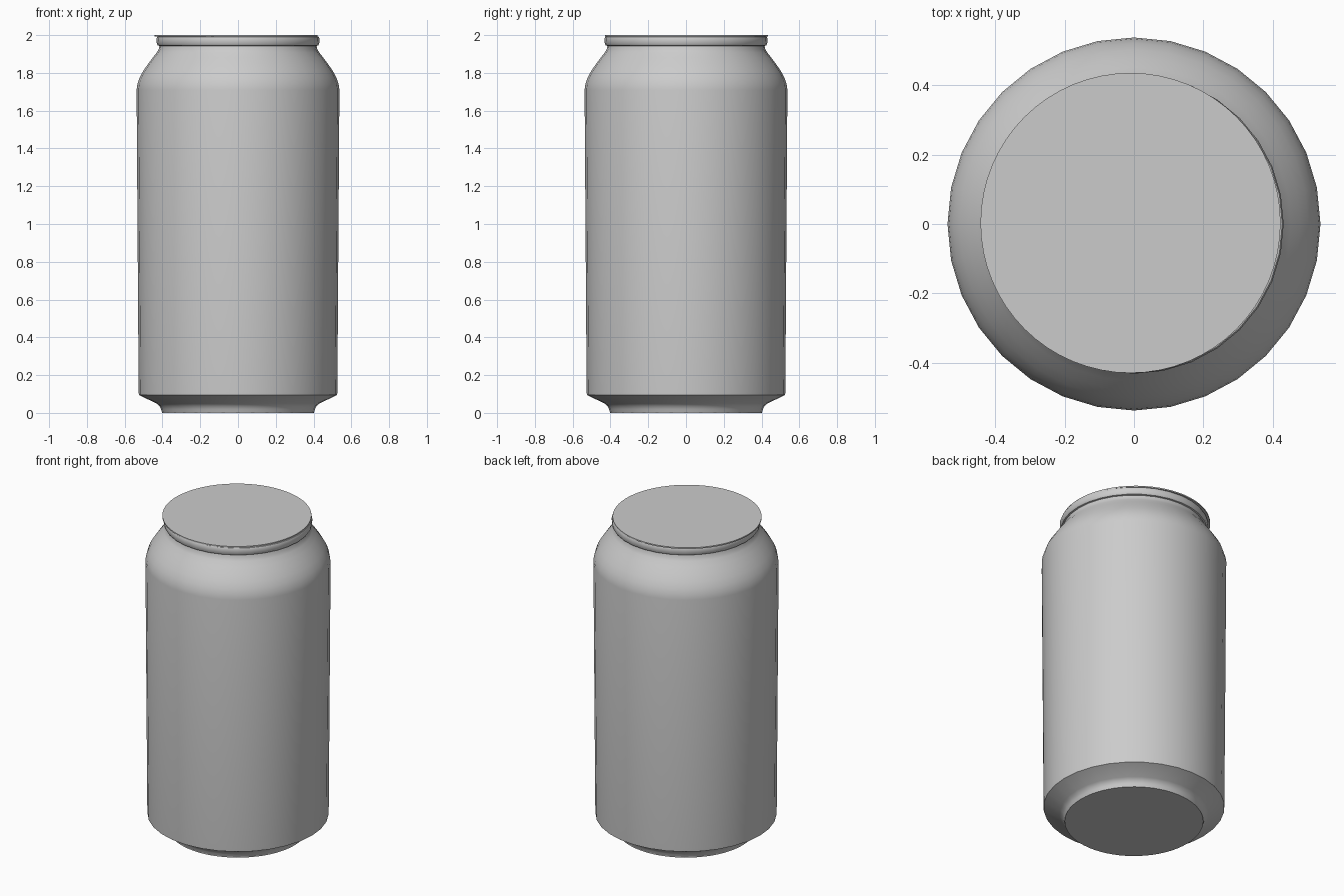
import bpy, bmesh, math

if "Cube" in bpy.data.objects:
    bpy.data.objects.remove(bpy.data.objects["Cube"], do_unlink=True)

metal = bpy.data.materials.new("light grey metal")
metal.use_nodes = True
GREY = (0.6, 0.6, 0.6, 1.0)
metal.diffuse_color = GREY
metal.node_tree.nodes["Principled BSDF"].inputs["Base Color"].default_value = GREY


def lathe(name, profile, sides, centre=(0, 0)):
    """Spin an (radius, height) profile, listed bottom to top, and cap both ends."""
    bm = bmesh.new()
    rings = []
    for r, z in profile:
        rings.append([bm.verts.new((r * math.cos(math.tau * i / sides),
                                    r * math.sin(math.tau * i / sides), z))
                      for i in range(sides)])
    for low, high in zip(rings, rings[1:]):
        for i in range(sides):
            j = (i + 1) % sides
            bm.faces.new((low[i], low[j], high[j], high[i]))
    bm.faces.new(rings[0][::-1])
    bm.faces.new(rings[-1])
    mesh = bpy.data.meshes.new(name)
    bm.to_mesh(mesh)
    bm.free()
    mesh.materials.append(metal)
    ob = bpy.data.objects.new(name, mesh)
    ob.location = (*centre, 0)
    bpy.context.collection.objects.link(ob)
    bpy.ops.object.select_all(action='DESELECT')
    ob.select_set(True)
    bpy.context.view_layer.objects.active = ob
    bpy.ops.object.shade_smooth_by_angle(angle=math.radians(35))
    return ob


# Foot, chamfer, slightly flared wall, rounded shoulder and neck
lathe("can_body", [
    (0.402, 0.002), (0.408, 0.02), (0.415, 0.036), (0.432, 0.05),
    (0.525, 0.095), (0.526, 0.11), (0.537, 1.71),
    (0.533, 1.74), (0.521, 1.775), (0.502, 1.81), (0.478, 1.845),
    (0.452, 1.88), (0.430, 1.908), (0.420, 1.925), (0.416, 1.945),
], 32)

# Rolled rim around the top
lathe("top_rim", [
    (0.412, 1.942), (0.425, 1.946), (0.430, 1.953), (0.431, 1.983),
    (0.427, 1.991), (0.418, 1.994),
], 32)

# Flat lid and base plates
lathe("lid", [(0.432, 1.992), (0.432, 2.0)], 64, (-0.01, 0.003))
lathe("base_plate", [(0.402, 0.0), (0.402, 0.006)], 64)
